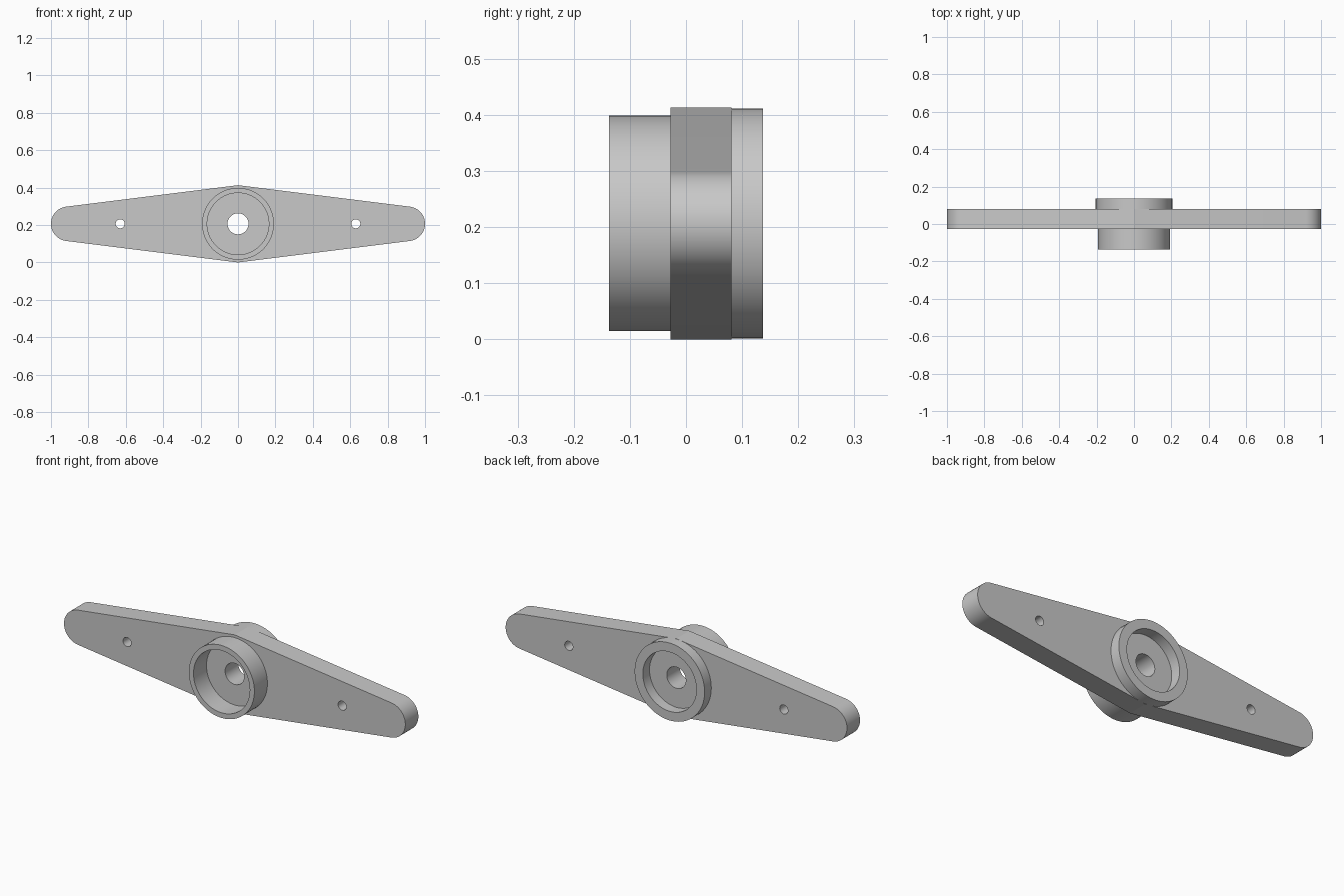
import bpy
import bmesh
from math import radians, pi, sin, cos, hypot, atan2, asin

cube = bpy.data.objects.get("Cube")
if cube:
    bpy.data.objects.remove(cube, do_unlink=True)

CENTRE_Z = 0.2065      # height of the hub axis, also half the arm height
TIP_R = 0.0925
ARM_FRONT, ARM_BACK = -0.028, 0.081
EMBED = 0.004

grey = bpy.data.materials.new("plain grey")
grey.use_nodes = True
grey.diffuse_color = (0.58, 0.58, 0.58, 1)
grey.node_tree.nodes["Principled BSDF"].inputs["Base Color"].default_value = grey.diffuse_color


def circle(radius, x=0, count=72):
    return [(x + radius * cos(2 * pi * i / count), radius * sin(2 * pi * i / count))
            for i in range(count)]


def plate(name, loops, front, back):
    """Extrude an outline with holes along y."""
    curve = bpy.data.curves.new(name, 'CURVE')
    curve.dimensions = '2D'
    curve.fill_mode = 'BOTH'
    curve.extrude = (back - front) / 2
    for points in loops:
        spline = curve.splines.new('POLY')
        spline.points.add(len(points) - 1)
        for p, (x, z) in zip(spline.points, points):
            p.co = (x, z, 0, 1)
        spline.use_cyclic_u = True
    obj = bpy.data.objects.new(name, curve)
    bpy.context.collection.objects.link(obj)
    obj.rotation_euler.x = pi / 2
    obj.location = (0, (front + back) / 2, CENTRE_Z)

    bpy.ops.object.select_all(action='DESELECT')
    bpy.context.view_layer.objects.active = obj
    obj.select_set(True)
    bpy.ops.object.convert(target='MESH')
    obj = bpy.context.object
    bm = bmesh.new()
    bm.from_mesh(obj.data)
    bmesh.ops.remove_doubles(bm, verts=bm.verts, dist=0.00005)
    bmesh.ops.recalc_face_normals(bm, faces=bm.faces)
    bm.to_mesh(obj.data)
    bm.free()
    obj.data.materials.clear()
    obj.data.materials.append(grey)
    bpy.ops.object.shade_smooth_by_angle(angle=radians(10))
    return obj


# Arm outline: straight tapers tangent to a rounded tip, mirrored to both sides
tip_x = 1 - TIP_R
taper = atan2(CENTRE_Z, tip_x) - asin(TIP_R / hypot(tip_x, CENTRE_Z))
start, steps = pi / 2 - taper, 28
tip = [(tip_x + TIP_R * cos(a), TIP_R * sin(a))
       for a in (start - 2 * start * i / steps for i in range(steps + 1))]
outline = [(0, CENTRE_Z)] + tip + [(0, -CENTRE_Z)] + [(-x, -z) for x, z in tip]

# Tapered arm with the shaft bore and two small holes
plate("double_arm", [outline, circle(0.056)] + [circle(0.024, x) for x in (-0.63, 0.63)],
      ARM_FRONT, ARM_BACK)

# Hollow collars on each side; the arm forms the floor of both recesses
plate("front_collar", [circle(0.192), circle(0.165)], -0.137, ARM_FRONT + EMBED)
plate("back_collar", [circle(0.205), circle(0.157)], ARM_BACK - EMBED, 0.137)
